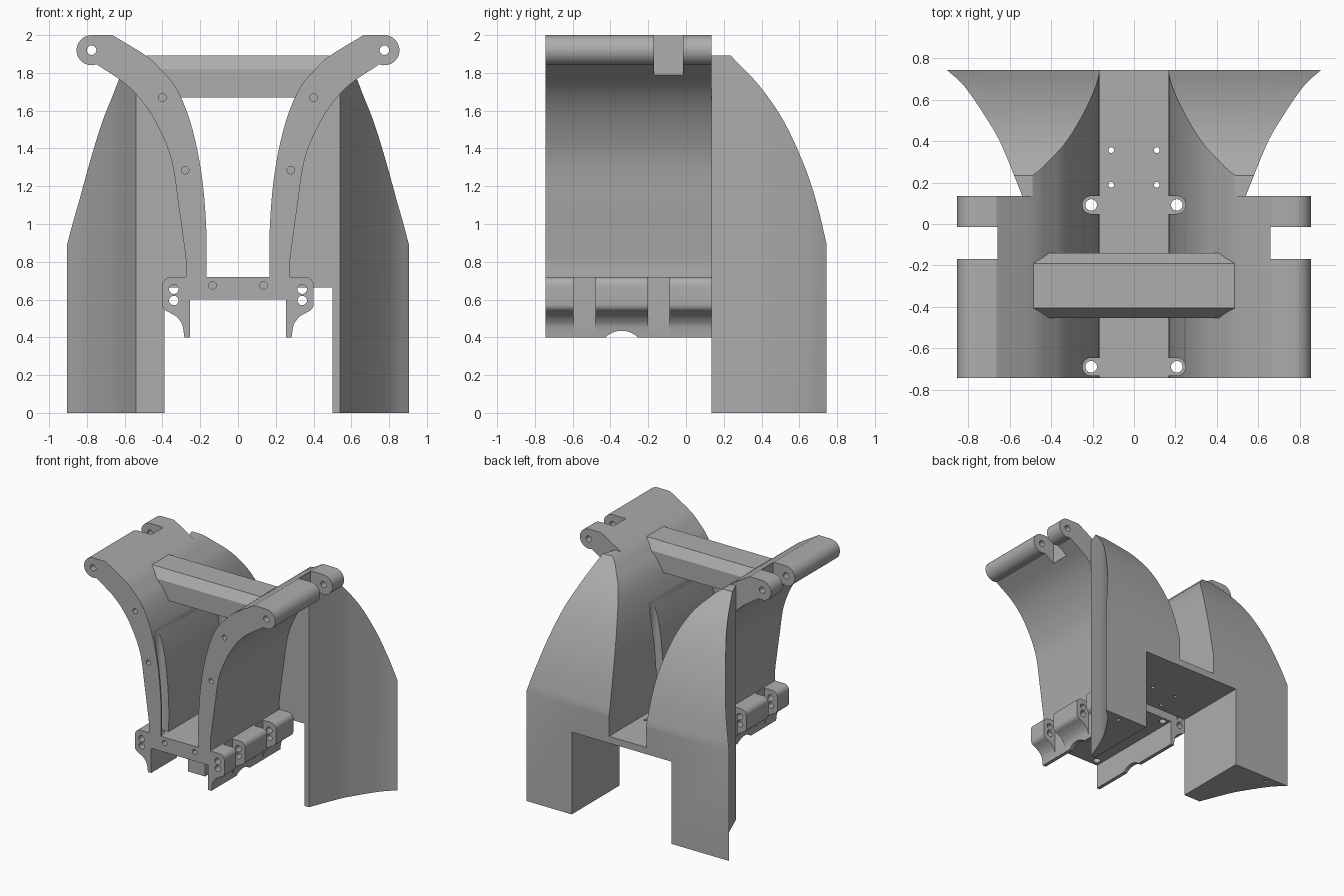
import bpy, bmesh, math
from mathutils import Vector

if "Cube" in bpy.data.objects:
    bpy.data.objects.remove(bpy.data.objects["Cube"])

grey = bpy.data.materials.new("plain_grey")
grey.use_nodes = True
COLOUR = (0.42, 0.42, 0.42, 1)
grey.diffuse_color = COLOUR
grey.node_tree.nodes["Principled BSDF"].inputs["Base Color"].default_value = COLOUR

BACK = 0.745    # rear end, mirrored for the front end
JOIN = 0.135    # where the cradle meets the rear shell
FLOOR = 0.72


def spline(pts, n=4):
    """Smooth curve through the points."""
    p = [Vector(q) for q in pts]
    p = [2 * p[0] - p[1]] + p + [2 * p[-1] - p[-2]]
    out = []
    for a, b, c, d in zip(p, p[1:], p[2:], p[3:]):
        for i in range(n):
            t = i / n
            v = 0.5 * (2 * b + (c - a) * t + (2 * a - 5 * b + 4 * c - d) * t * t
                       + (3 * b - a - 3 * c + d) * t ** 3)
            out.append(tuple(v))
    return out + [tuple(pts[-1])]


def arc(cx, cy, r, start, end, n=12):
    angles = [math.radians(start + (end - start) * i / n) for i in range(n + 1)]
    return [(cx + r * math.cos(a), cy + r * math.sin(a)) for a in angles]


def circle(cx, cy, r, n=24):
    return arc(cx, cy, r, 0, 360, n)[:-1]


def rect(x0, x1, y0, y1):
    return [(x0, y0), (x1, y0), (x1, y1), (x0, y1)]


def prism(name, pts, axis, lo, hi):
    """Extrude a closed outline along an axis."""
    place = {"x": lambda u, v, w: (w, u, v),
             "y": lambda u, v, w: (u, w, v),
             "z": lambda u, v, w: (u, v, w)}[axis]
    bm = bmesh.new()
    ends = [[bm.verts.new(place(u, v, w)) for u, v in pts] for w in (lo, hi)]
    for ring in ends:
        bm.faces.new(ring)
    for i in range(len(pts)):
        j = (i + 1) % len(pts)
        bm.faces.new((ends[0][i], ends[0][j], ends[1][j], ends[1][i]))
    bmesh.ops.recalc_face_normals(bm, faces=bm.faces)
    mesh = bpy.data.meshes.new(name)
    bm.to_mesh(mesh)
    bm.free()
    ob = bpy.data.objects.new(name, mesh)
    bpy.context.collection.objects.link(ob)
    mesh.materials.append(grey)
    return ob


def activate(ob):
    bpy.ops.object.select_all(action="DESELECT")
    ob.select_set(True)
    bpy.context.view_layer.objects.active = ob


def carve(ob, operation, *shape):
    """Boolean with a temporary prism."""
    cutter = prism("cutter", *shape)
    cutter.hide_render = True
    mod = ob.modifiers.new("carve", "BOOLEAN")
    mod.operation, mod.solver, mod.object = operation, "EXACT", cutter
    activate(ob)
    bpy.ops.object.modifier_apply(modifier=mod.name)
    bpy.data.objects.remove(cutter)


def smooth(ob):
    activate(ob)
    bpy.ops.object.shade_smooth_by_angle(angle=math.radians(30))


def mirrored(half):
    return half + [(-x, z) for x, z in reversed(half)]


# Shared inner curve of the arms and the rear shell
inner = spline([(0.167, FLOOR), (0.167, 0.95), (0.187, 1.22), (0.228, 1.45), (0.28, 1.62),
                (0.34, 1.74), (0.41, 1.82), (0.485, 1.89), (0.665, 2.0)])
outer = spline([(0.745, 1.843), (0.6, 1.745), (0.5, 1.64), (0.415, 1.5), (0.35, 1.33),
                (0.315, 1.1), (0.29, 0.92), (0.275, 0.8), (0.275, FLOOR)])

# Cradle: two flared arms, floor and hinge knuckles in one outline
tip = arc(0.775, 1.92, 0.08, 90, -112)
knuckle = (arc(0.355, 0.675, 0.045, 90, 0, 6) + arc(0.36, 0.575, 0.04, 0, -70, 5)
           + spline([(0.325, 0.51), (0.295, 0.467), (0.284, 0.4)]) + [(0.255, 0.4), (0.255, 0.6)])
cradle = prism("cradle", mirrored(inner + tip + outer + knuckle), "y", -BACK, JOIN)

for s in (-1, 1):
    def span(a, b):
        return sorted((s * a, s * b))
    # Hinge slots in the arm tips and the knuckles
    carve(cradle, "DIFFERENCE", rect(-0.17, -0.015, 1.7, 2.1), "x", *span(0.66, 1))
    for y0, y1 in ((-0.595, -0.48), (-0.2, -0.087)):
        carve(cradle, "DIFFERENCE", rect(y0, y1, 0.3, 0.73), "x", *span(0.286, 0.6))
    # Pin holes running the full length
    for x, z in ((0.775, 1.92), (0.34, 0.655), (0.34, 0.595)):
        carve(cradle, "DIFFERENCE", circle(s * x, z, 0.025), "y", -1, 1)
    # Blind screw holes in the front end
    for x, z in ((0.4, 1.67), (0.28, 1.285), (0.135, 0.675)):
        carve(cradle, "DIFFERENCE", circle(s * x, z, 0.02), "y", -1, -0.6)
    # Bolt holes with driver channels up the arms
    for y in (0.092, -0.69):
        channel = arc(0.207, y, 0.043, -90, 90) + [(0.14, y + 0.043), (0.14, y - 0.043)]
        carve(cradle, "DIFFERENCE", [(s * u, v) for u, v in channel], "z", FLOOR, 1.65)
        carve(cradle, "DIFFERENCE", circle(s * 0.207, y, 0.028), "z", 0.5, 0.8)
# Arched notch under the tongues
carve(cradle, "DIFFERENCE", circle(-0.34, 0.314, 0.121, 48), "x", -0.35, 0.35)
smooth(cradle)

# Rear shell: intersection of front, side and plan outlines
block = ([(0.5, 0.665), (0.5, 0), (1, 0), (1, 2.0)] + inner[::-1]
         + [(-x, z) for x, z in inner] + [(-1, 2.0), (-1, 0), (-0.39, 0), (-0.39, 0.665)])
shell = prism("rear_shell", block, "y", JOIN, BACK)
side = spline([(0.235, 1.893), (0.39, 1.73), (0.52, 1.54), (0.63, 1.3), (0.695, 1.1), (BACK, 0.89)])
carve(shell, "INTERSECT",
      [(0, -0.1), (0, 1.893)] + side + [(0.76, 0.88), (0.76, -0.1)], "x", -1.2, 1.2)
plan = spline([(0.54, JOIN), (0.635, 0.37), (0.7, 0.49), (0.815, 0.66), (0.905, BACK)])
plan = [(0.54, 0.1)] + plan + [(0.905, 0.8)]
carve(shell, "INTERSECT", mirrored(plan), "z", -0.2, 2.2)
for s in (-1, 1):
    for y in (0.19, 0.357):
        carve(shell, "DIFFERENCE", circle(s * 0.11, y, 0.014, 16), "z", 0.6, 0.8)
    carve(shell, "DIFFERENCE", circle(s * 0.735, 0.69, 0.015, 16), "z", -0.1, 0.1)
smooth(shell)

# Chamfered bar bridging the arms
bar = [(-0.455, 1.67), (-0.14, 1.67), (-0.14, 1.82), (-0.19, 1.893),
       (-0.405, 1.893), (-0.455, 1.82)]
prism("cross_bar", bar, "x", -0.485, 0.485)
